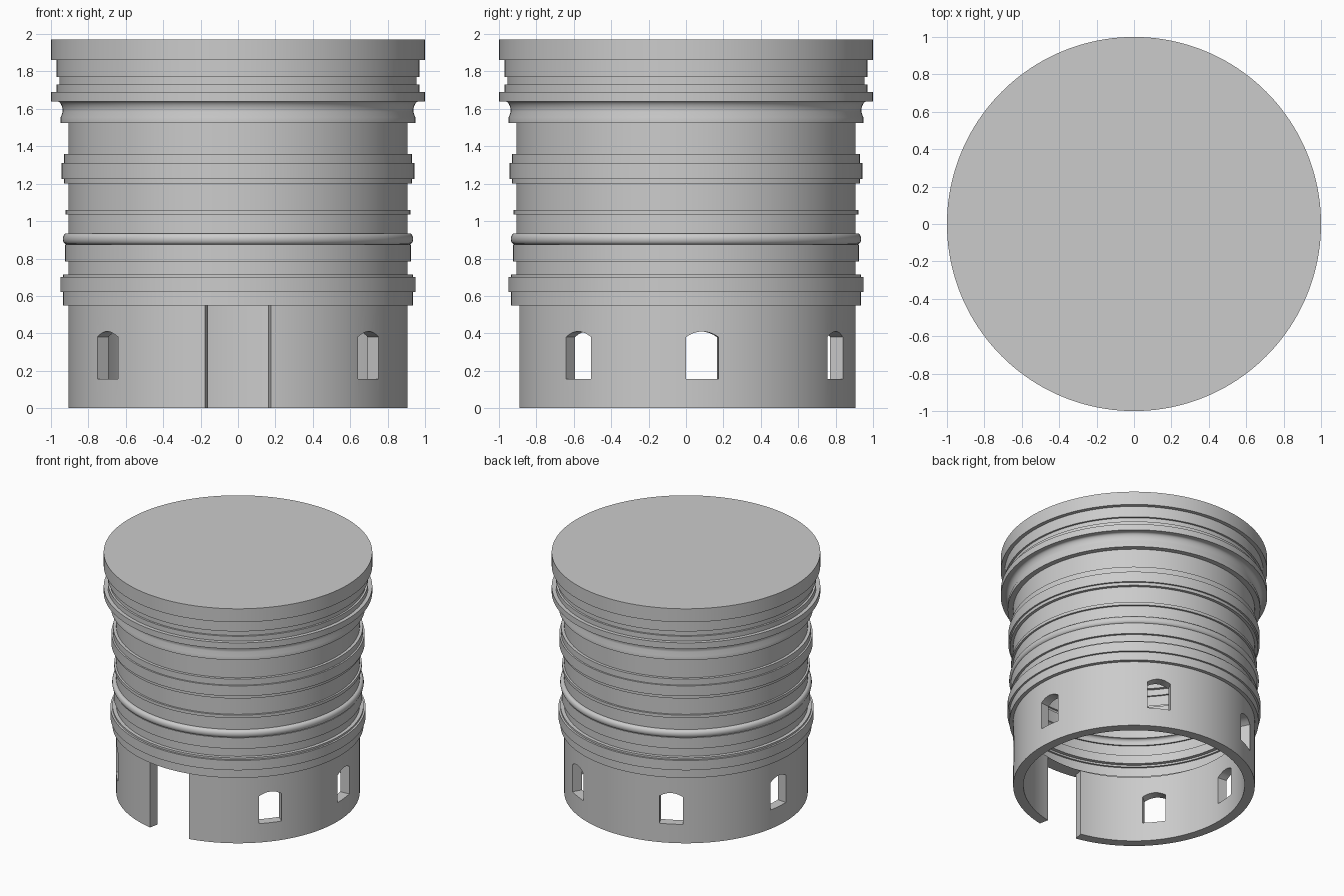
import bpy, bmesh, math
from mathutils import Matrix, Vector

cube = bpy.data.objects.get("Cube")
if cube:
    bpy.data.objects.remove(cube, do_unlink=True)

stone = bpy.data.materials.new("grey stone")
stone.use_nodes = True
GREY = (0.6, 0.6, 0.6, 1)
stone.diffuse_color = GREY
stone.node_tree.nodes["Principled BSDF"].inputs["Base Color"].default_value = GREY


def make_object(name, bm):
    mesh = bpy.data.meshes.new(name)
    bm.to_mesh(mesh)
    bm.free()
    obj = bpy.data.objects.new(name, mesh)
    bpy.context.collection.objects.link(obj)
    mesh.materials.append(stone)
    return obj


def activate(obj):
    bpy.ops.object.select_all(action='DESELECT')
    obj.select_set(True)
    bpy.context.view_layer.objects.active = obj


def revolve(name, points, start, sweep, steps, closed):
    """Sweep a radius/height profile about z; a partial sweep gets end caps."""
    bm = bmesh.new()
    full = sweep >= math.tau - 1e-6
    rings = []
    for i in range(steps if full else steps + 1):
        a = start + sweep * i / steps
        rings.append([bm.verts.new((r * math.cos(a), r * math.sin(a), z)) for r, z in points])
    n = len(points)
    for i in range(steps):
        a, b = rings[i], rings[(i + 1) % len(rings)]
        for j in range(n if closed else n - 1):
            k = (j + 1) % n
            bm.faces.new((a[j], b[j], b[k], a[k]))
    if not full:
        bm.faces.new(rings[0])
        bm.faces.new(rings[-1][::-1])
    else:
        bm.faces.new([ring[-1] for ring in rings])
    bmesh.ops.recalc_face_normals(bm, faces=bm.faces)
    return make_object(name, bm)


# Drum with stepped mouldings: each band is (bottom, top, radius)
WALL, INNER, BASE_TOP = 0.907, 0.83, 0.55
bands = [(0.55, 0.62, 0.935), (0.62, 0.70, 0.95), (0.70, 0.715, 0.935),
         (0.715, 0.785, WALL), (0.785, 0.875, 0.925)]
profile = [(INNER, BASE_TOP)]


def add_bands(items):
    for low, high, r in items:
        profile.extend([(r, low), (r, high)])


add_bands(bands)
# rounded bead
for i in range(9):
    t = math.pi * (i / 8 - 0.5)
    profile.append((0.915 + 0.022 * math.cos(t), 0.905 + 0.03 * math.sin(t)))
add_bands([(0.935, 1.035, WALL), (1.035, 1.06, 0.922), (1.06, 1.2, WALL),
           (1.2, 1.225, 0.93), (1.225, 1.31, 0.943), (1.31, 1.36, 0.93),
           (1.36, 1.525, WALL), (1.525, 1.555, 0.948)])
# concave cove under the cornice
for i in range(8):
    t = math.pi / 2 * i / 7
    profile.append((0.967 - 0.03 * math.cos(t), 1.585 + 0.055 * math.sin(t)))
add_bands([(1.64, 1.69, 1.0), (1.69, 1.73, 0.97), (1.73, 1.77, 0.955),
           (1.77, 1.86, 0.97), (1.86, 1.97, 1.0)])
drum = revolve("moulded_drum", profile, 0, math.tau, 160, False)

# Base wall, open at the front for the doorway
half_door = math.asin(0.176 / WALL)
wall = revolve("base_wall",
               [(INNER, 0), (WALL, 0), (WALL, BASE_TOP), (INNER, BASE_TOP)],
               -math.pi / 2 + half_door, math.tau - 2 * half_door, 150, True)

# Arched window openings, mirrored left and right
outline = [(-0.0875, 0.155), (0.0875, 0.155)]
for i in range(9):
    u = 1 - i / 4
    outline.append((0.0875 * u, 0.38 + 0.03 * (1 - u * u)))
bm = bmesh.new()
for angle in (-39.5, 5.5, 62):
    for a in (angle, 180 - angle):
        turn = Matrix.Rotation(math.radians(a), 3, 'Z')
        near, far = [[bm.verts.new(turn @ Vector((x, y, z))) for y, z in outline]
                     for x in (0.7, 1.05)]
        bm.faces.new(near[::-1])
        bm.faces.new(far)
        for j in range(len(outline)):
            k = (j + 1) % len(outline)
            bm.faces.new((near[j], near[k], far[k], far[j]))
bmesh.ops.recalc_face_normals(bm, faces=bm.faces)
cutter = make_object("window_cutter", bm)
cutter.hide_render = True

cut = wall.modifiers.new("windows", 'BOOLEAN')
cut.operation = 'DIFFERENCE'
cut.solver = 'EXACT'
cut.object = cutter
activate(wall)
bpy.ops.object.modifier_apply(modifier=cut.name)
bpy.data.objects.remove(cutter, do_unlink=True)

for obj in (drum, wall):
    activate(obj)
    bpy.ops.object.shade_smooth_by_angle(angle=math.radians(30))
